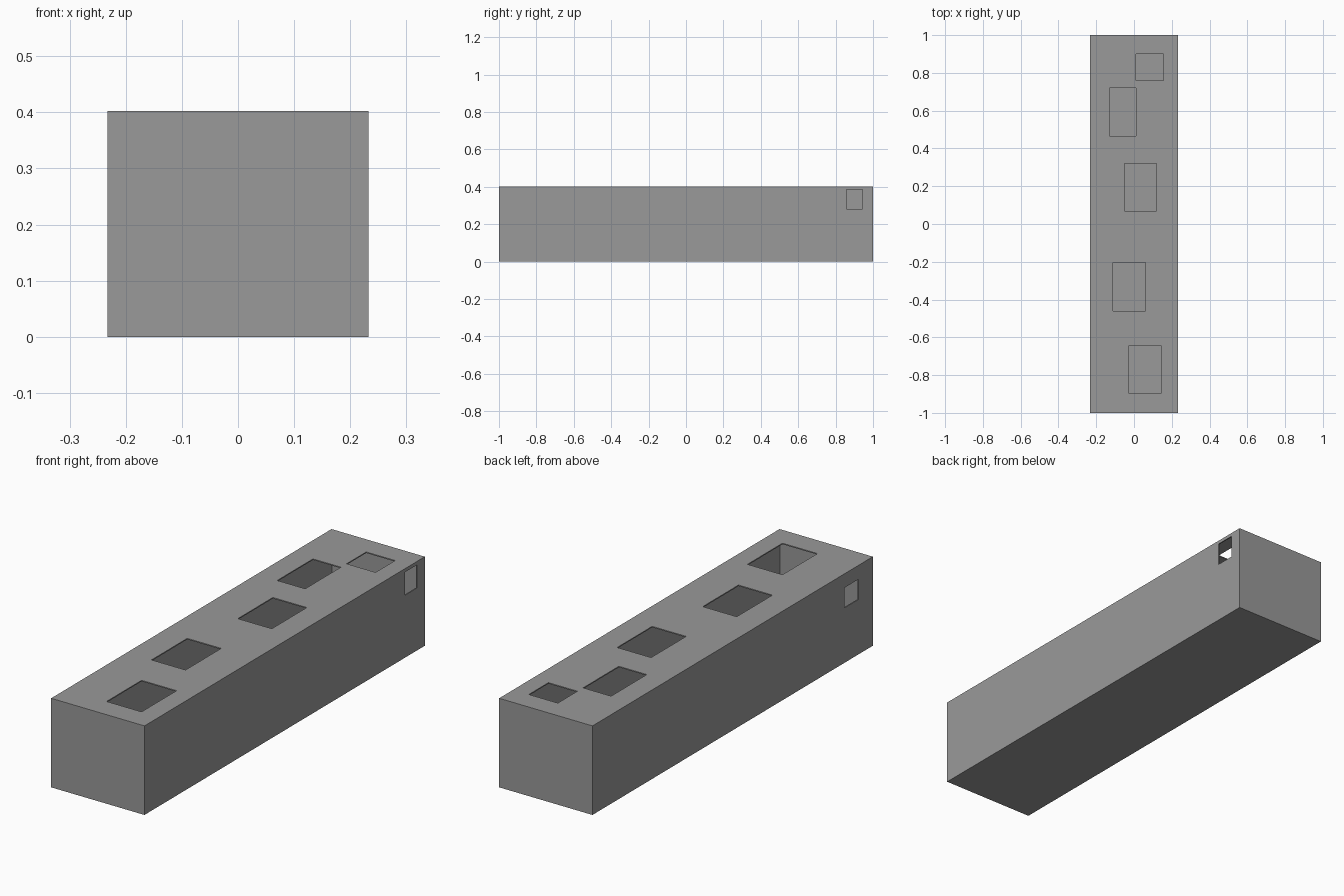
import bpy

if "Cube" in bpy.data.objects:
    bpy.data.objects.remove(bpy.data.objects["Cube"])

HX, HY, H, T = 0.233, 1.0, 0.402, 0.005   # half width, half length, height, wall


def box(name, x0, x1, y0, y1, z0, z1):
    bpy.ops.mesh.primitive_cube_add(size=1, location=((x0 + x1) / 2, (y0 + y1) / 2, (z0 + z1) / 2))
    ob = bpy.context.object
    ob.name = name
    ob.scale = (x1 - x0, y1 - y0, z1 - z0)
    bpy.ops.object.transform_apply(location=True, rotation=True, scale=True)
    return ob


def cut(target, cutter):
    m = target.modifiers.new("cut", 'BOOLEAN')
    m.operation = 'DIFFERENCE'
    m.solver = 'EXACT'
    m.object = cutter
    bpy.context.view_layer.objects.active = target
    bpy.ops.object.modifier_apply(modifier=m.name)
    bpy.data.objects.remove(cutter, do_unlink=True)


# Hollow thin-walled shell
shell = box("hollow_box", -HX, HX, -HY, HY, 0, H)
cut(shell, box("cavity", -HX + T, HX - T, -HY + T, HY - T, T, H - T))

# Openings in the roof: x0, x1, y0, y1
for x0, x1, y0, y1 in [(0.01, 0.155, 0.76, 0.90),
                       (-0.13, 0.01, 0.465, 0.72),
                       (-0.05, 0.12, 0.07, 0.32),
                       (-0.11, 0.06, -0.46, -0.205),
                       (-0.03, 0.145, -0.895, -0.645)]:
    cut(shell, box("roof_opening", x0, x1, y0, y1, H - 0.03, H + 0.05))

# Small window in each long side
cut(shell, box("right_window", HX - 0.03, HX + 0.05, 0.857, 0.945, 0.282, 0.386))
cut(shell, box("left_window", -HX - 0.05, -HX + 0.03, -0.896, -0.798, 0.248, 0.339))

# Dark grey finish
mat = bpy.data.materials.new("dark_grey")
mat.diffuse_color = (0.32, 0.32, 0.32, 1)
mat.use_nodes = True
mat.node_tree.nodes["Principled BSDF"].inputs["Base Color"].default_value = mat.diffuse_color
shell.data.materials.clear()
shell.data.materials.append(mat)

bpy.context.view_layer.objects.active = shell
shell.select_set(True)
bpy.ops.object.shade_flat()
